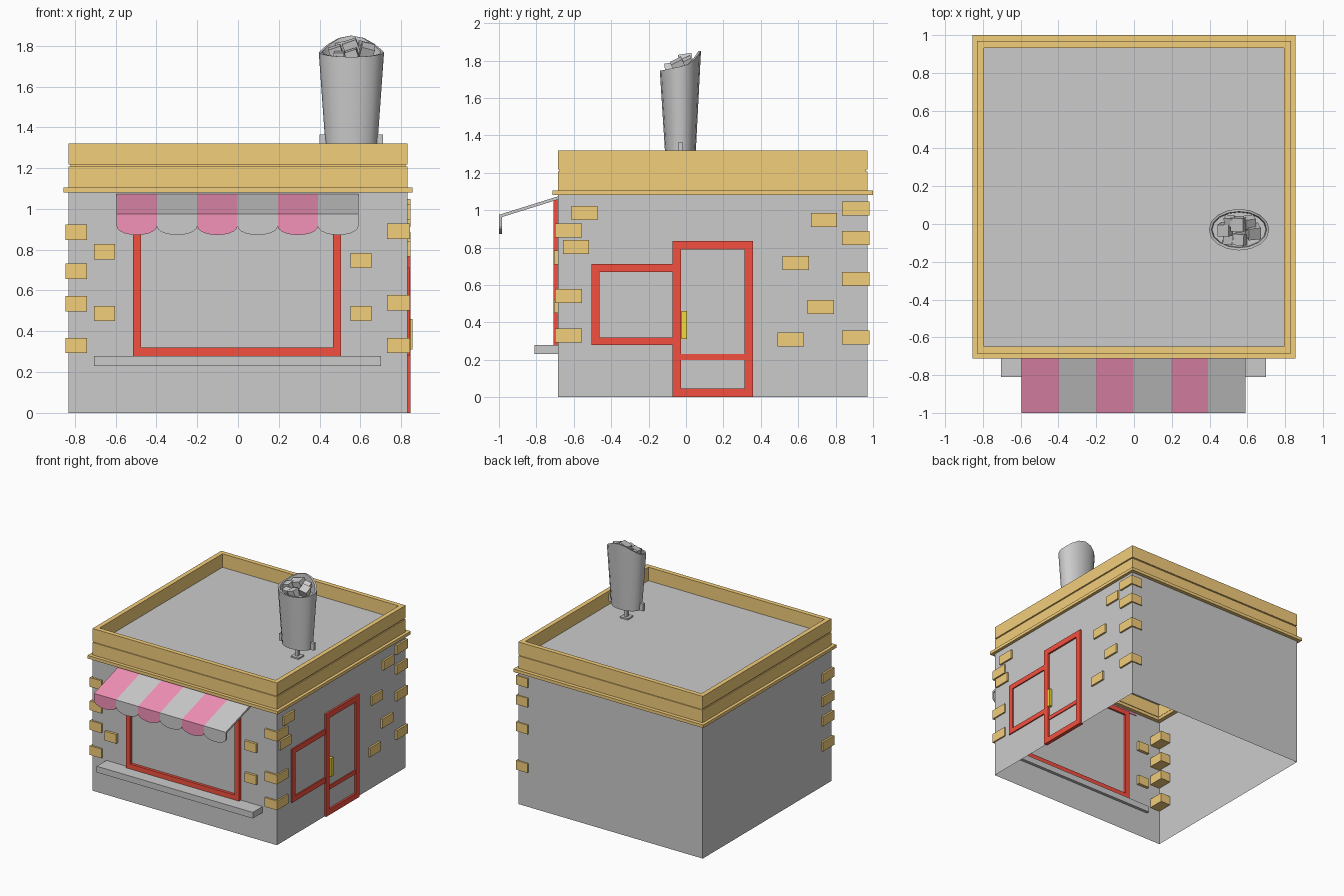
import bpy, bmesh, math, random
from mathutils import Vector, Euler

if "Cube" in bpy.data.objects:
    bpy.data.objects.remove(bpy.data.objects["Cube"])

random.seed(4)


def material(name, rgb):
    m = bpy.data.materials.new(name)
    m.diffuse_color = (*rgb, 1)
    m.use_nodes = True
    m.node_tree.nodes["Principled BSDF"].inputs["Base Color"].default_value = m.diffuse_color
    return m


GOLD = material("ochre_trim", (0.90, 0.62, 0.20))
RED = material("red_paint", (0.90, 0.08, 0.05))
PINK = material("pink_cloth", (0.90, 0.29, 0.48))
BRASS = material("brass", (0.88, 0.70, 0.05))


def mesh_object(name, verts, faces, mat=None, recalc=True):
    bm = bmesh.new()
    vs = [bm.verts.new(v) for v in verts]
    for f in faces:
        bm.faces.new([vs[i] for i in f])
    if recalc:
        bmesh.ops.recalc_face_normals(bm, faces=bm.faces[:])
    me = bpy.data.meshes.new(name)
    bm.to_mesh(me)
    bm.free()
    ob = bpy.data.objects.new(name, me)
    bpy.context.collection.objects.link(ob)
    if mat:
        me.materials.append(mat)
    return ob


def place(axis, u, v, d):
    return {'x': (d, u, v), 'y': (u, d, v), 'z': (u, v, d)}[axis]


def prism(name, axis, pts, d0, d1, mat=None):
    n = len(pts)
    verts = [place(axis, u, v, d) for d in (d0, d1) for u, v in pts]
    faces = [(i, (i + 1) % n, (i + 1) % n + n, i + n) for i in range(n)]
    faces += [tuple(range(n)), tuple(range(n, 2 * n))]
    return mesh_object(name, verts, faces, mat)


def rect(u0, u1, v0, v1):
    return [(u0, v0), (u1, v0), (u1, v1), (u0, v1)]


def box(name, x0, x1, y0, y1, z0, z1, mat=None):
    return prism(name, 'z', rect(x0, x1, y0, y1), z0, z1, mat)


def frame(name, axis, r, w, d0, d1, mat):
    """Rectangular ring of width w, extruded along axis from d0 to d1."""
    u0, u1, v0, v1 = r
    loops = [(rect(*r), d0), (rect(*r), d1),
             (rect(u0 + w, u1 - w, v0 + w, v1 - w), d1),
             (rect(u0 + w, u1 - w, v0 + w, v1 - w), d0)]
    verts = [place(axis, u, v, d) for pts, d in loops for u, v in pts]
    faces = [(4 * k + i, 4 * k + (i + 1) % 4,
              4 * ((k + 1) % 4) + (i + 1) % 4, 4 * ((k + 1) % 4) + i)
             for k in range(4) for i in range(4)]
    return mesh_object(name, verts, faces, mat)


# Walls (open shell) and flat roof
W, F, B = 0.83, -0.685, 0.97
corners = rect(-W, W, F, B)
mesh_object("walls", [(x, y, z) for z in (0, 1.09) for x, y in corners],
            [(i, (i + 1) % 4, (i + 1) % 4 + 4, i + 4) for i in range(4)], recalc=False)
mesh_object("roof", [(x, y, 1.21) for x, y in rect(-0.81, 0.81, -0.665, 0.95)],
            [(0, 1, 2, 3)], recalc=False)

# Cornice and two-course parapet with a groove between
frame("cornice", 'z', (-0.855, 0.855, -0.713, 1.0), 0.06, 1.08, 1.105, GOLD)
frame("parapet_lower", 'z', (-W, W, F, B), 0.037, 1.105, 1.207, GOLD)
frame("parapet_groove", 'z', (-0.822, 0.822, -0.677, 0.962), 0.029, 1.207, 1.217, GOLD)
frame("parapet_upper", 'z', (-W, W, F, B), 0.037, 1.217, 1.32, GOLD)

# Corner bricks, wrapping the corners
H = 0.0375
for z in (0.885, 0.695, 0.535, 0.33):
    box("brick_front_left", -0.845, -0.74, -0.70, -0.555, z - H, z + H, GOLD)
for z in (0.89, 0.54, 0.33):
    box("brick_front_right", 0.73, 0.842, -0.70, -0.555, z - H, z + H, GOLD)
for z in (1.01, 0.85, 0.632, 0.318):
    box("brick_back_right", 0.74, 0.845, 0.835, 0.98, z - H, z + H, GOLD)

# Scattered wall bricks
for x, z in ((-0.655, 0.79), (-0.655, 0.487), (0.603, 0.747), (0.603, 0.487)):
    box("brick_front", x - 0.052, x + 0.052, -0.705, -0.66, z - H, z + H, GOLD)
for y, z in ((-0.543, 0.985), (-0.588, 0.803), (0.738, 0.948), (0.587, 0.717),
             (0.72, 0.482), (0.56, 0.308)):
    box("brick_right", 0.80, 0.845, y - 0.07, y + 0.07, z - H, z + H, GOLD)

# Serving window and counter
frame("serving_window_frame", 'y', (-0.515, 0.505, 0.28, 1.06), 0.04, -0.708, -0.67, RED)
box("counter", -0.705, 0.70, -0.81, -0.66, 0.23, 0.28)

# Side window and door
frame("side_window_frame", 'x', (-0.505, -0.03, 0.278, 0.712), 0.042, 0.815, 0.84, RED)
frame("door_frame", 'x', (-0.073, 0.358, 0.0, 0.835), 0.046, 0.815, 0.845, RED)
box("door_rail", 0.815, 0.838, -0.03, 0.315, 0.20, 0.232, RED)
box("door_handle", 0.83, 0.855, -0.025, 0.005, 0.31, 0.46, BRASS)

# Striped awning with a scalloped valance
step = 1.185 / 6
for i in range(6):
    x0, x1 = -0.595 + i * step, -0.595 + (i + 1) * step
    mat = PINK if i % 2 == 0 else None
    prism("awning_stripe", 'x',
          [(-0.68, 1.075), (-1.0, 0.975), (-1.0, 0.958), (-0.68, 1.058)], x0, x1, mat)
    mid, r = (x0 + x1) / 2, step / 2
    arc = [(mid - r * math.cos(math.pi * k / 10), 0.915 - 0.043 * math.sin(math.pi * k / 10))
           for k in range(11)]
    prism("awning_scallop", 'y', [(x1, 0.97), (x0, 0.97)] + arc, -1.0, -0.985, mat)

# Rooftop cup: tapered oval, rim rising at the back, hollow top
CX, CY, N = 0.556, -0.03, 16


def oval(rx, ry, z=None, drop=0.0):
    pts = []
    for k in range(N):
        a = 2 * math.pi * k / N
        s = math.sin(a)
        rim = 1.768 + (0.082 * s * s if s > 0 else 0.023 * s)
        pts.append((CX + rx * math.cos(a), CY + ry * s, rim - drop if z is None else z))
    return pts


rings = [oval(0.127, 0.082, 1.305), oval(0.160, 0.110), oval(0.146, 0.096),
         oval(0.142, 0.092, 1.725)]
faces = [(k * N + i, k * N + (i + 1) % N, (k + 1) * N + (i + 1) % N, (k + 1) * N + i)
         for k in range(3) for i in range(N)]
faces += [tuple(range(N)), tuple(range(3 * N, 4 * N))]
cup = mesh_object("cup", [p for r in rings for p in r], faces)
bpy.context.view_layer.objects.active = cup
cup.select_set(True)
bpy.ops.object.shade_smooth_by_angle(angle=math.radians(35))

# Ice cubes heaped in the cup
for dx, dy, z, s in ((-0.075, 0.0, 1.765, 0.062), (0.0, 0.03, 1.79, 0.072),
                     (0.075, -0.01, 1.77, 0.066), (-0.06, -0.05, 1.745, 0.05),
                     (0.005, -0.05, 1.75, 0.06), (0.055, 0.04, 1.785, 0.055),
                     (-0.05, 0.045, 1.785, 0.05)):
    h = s / 2
    cube = box("ice_cube", -h, h, -h, h, -h, h)
    cube.location = Vector((CX + dx, CY + dy, z))
    cube.rotation_euler = Euler((random.uniform(0.1, 0.5), random.uniform(-0.4, 0.4),
                                 random.uniform(-0.2, 0.2)))

# Cup stand: base plate, post, cross bar and side clips
box("stand_plate", CX - 0.035, CX + 0.035, CY - 0.035, CY + 0.035, 1.21, 1.222)
box("stand_post", CX - 0.013, CX + 0.013, CY - 0.013, CY + 0.013, 1.22, 1.31)
for side in (-1, 1):
    a, b = sorted((CX + side * 0.12, CX + side * 0.156))
    box("stand_clip", a, b, CY - 0.011, CY + 0.011, 1.305, 1.365)
